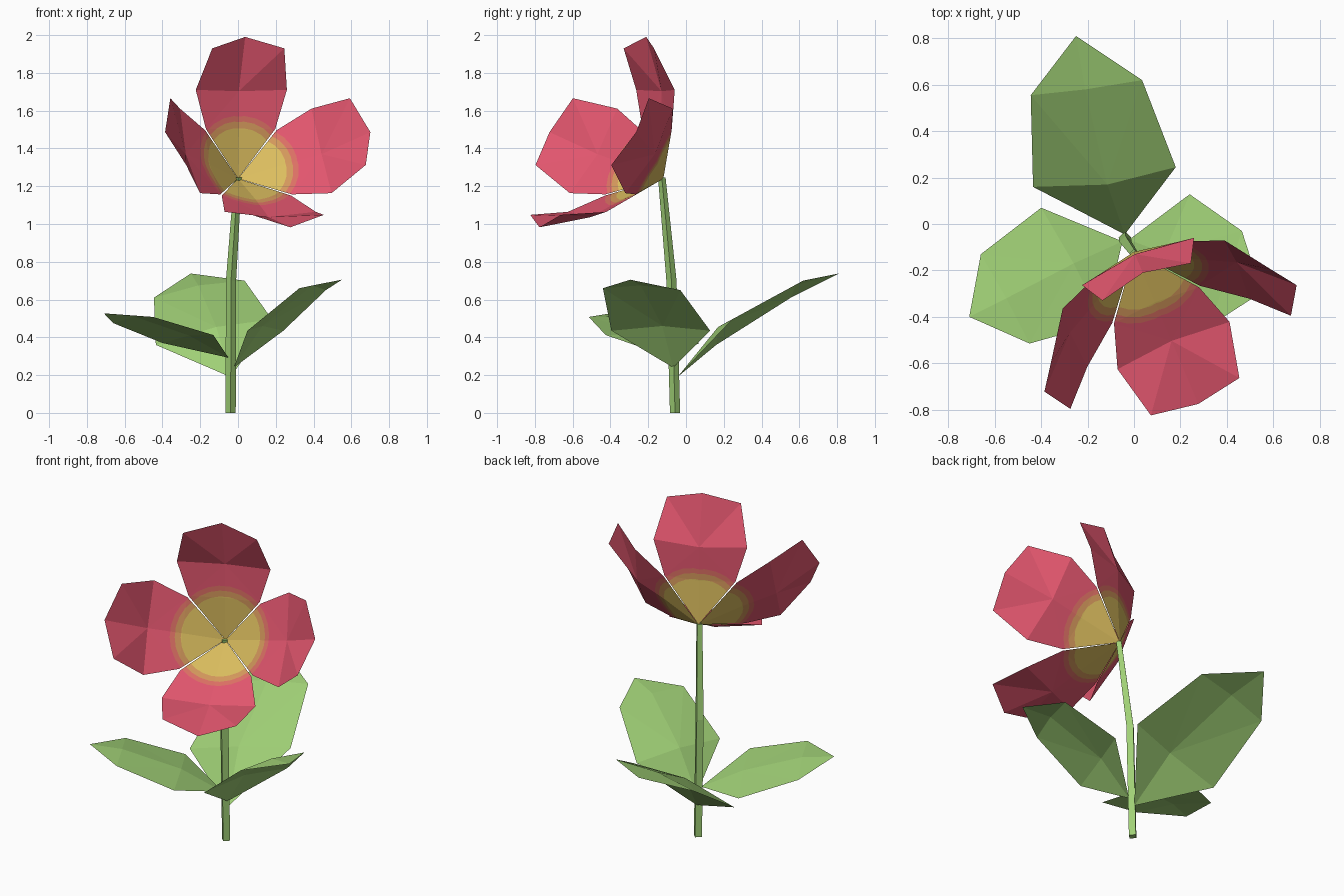
import bpy, bmesh, math
from mathutils import Vector, Matrix

if "Cube" in bpy.data.objects:
    bpy.data.objects.remove(bpy.data.objects["Cube"])


def material(name, rgb):
    lin = [(c / 255 / 12.92) if c < 10 else ((c / 255 + 0.055) / 1.055) ** 2.4 for c in rgb]
    m = bpy.data.materials.new(name)
    m.diffuse_color = (*lin, 1)
    m.use_nodes = True
    m.node_tree.nodes["Principled BSDF"].inputs["Base Color"].default_value = m.diffuse_color
    return m


green = material("leaf green", (160, 208, 118))
red = material("petal red", (226, 86, 110))
yellow = material("centre yellow", (220, 190, 95))
amber = material("ring amber", (212, 152, 92))
coral = material("ring coral", (220, 112, 100))


def finish(name, bm, mats):
    me = bpy.data.meshes.new(name)
    bm.to_mesh(me)
    bm.free()
    for m in mats:
        me.materials.append(m)
    ob = bpy.data.objects.new(name, me)
    bpy.context.collection.objects.link(ob)
    return ob


def blade(base, rows, tip):
    """Folded sheet: base point, rows of (left, middle, right), tip point."""
    bm = bmesh.new()
    b, t = bm.verts.new(base), bm.verts.new(tip)
    rs = [[bm.verts.new(p) for p in row] for row in rows]
    for i in (0, 1):
        bm.faces.new((b, rs[0][i + 1], rs[0][i]))
        for lo, hi in zip(rs, rs[1:]):
            if len(hi) == 3:
                bm.faces.new((lo[i], lo[i + 1], hi[i + 1], hi[i]))
        last = rs[-1]
        if len(last) == 3:
            bm.faces.new((last[i], last[i + 1], t))
        else:  # final row has only the two side points
            mid, side = rs[-2][1], rs[-2][i * 2]
            f = (side, mid, t, last[i])
            bm.faces.new(f if i == 0 else f[::-1])
    bmesh.ops.triangulate(bm, faces=bm.faces[:])
    return bm


# Stem: four-sided, bent, slightly tapered
bm = bmesh.new()
rings = []
for x, y, z, r in ((-0.039, -0.058, 0, 0.027), (-0.037, -0.077, 0.7, 0.027), (0, -0.128, 1.245, 0.02)):
    rings.append([bm.verts.new((x + r * math.cos(a * math.pi / 2), y + r * math.sin(a * math.pi / 2), z))
                  for a in range(4)])
for lo, hi in zip(rings, rings[1:]):
    for k in range(4):
        bm.faces.new((lo[k], lo[(k + 1) % 4], hi[(k + 1) % 4], hi[k]))
bm.faces.new(rings[0][::-1])
bm.faces.new(rings[-1])
finish("stem", bm, [green])

# Three leaves
leaves = {
    "back_leaf": ((-0.04, -0.045, 0.19),
                  [[(-0.435, 0.16, 0.36), (-0.115, 0.17, 0.455), (0.18, 0.245, 0.495)],
                   [(-0.445, 0.555, 0.61), (-0.21, 0.58, 0.675), (0.035, 0.62, 0.70)]],
                  (-0.25, 0.81, 0.738)),
    "right_leaf": ((-0.022, -0.068, 0.24),
                   [[(0.05, -0.395, 0.435), (0.13, -0.125, 0.46), (0.24, 0.128, 0.435)],
                    [(0.325, -0.44, 0.66), (0.395, -0.24, 0.675), (0.465, -0.03, 0.65)]],
                   (0.55, -0.295, 0.705)),
    "left_leaf": ((-0.05, -0.075, 0.292),
                  [[(-0.40, 0.07, 0.37), (-0.26, -0.17, 0.41), (-0.13, -0.425, 0.412)],
                   [(-0.66, -0.13, 0.475), (-0.55, -0.32, 0.51), (-0.45, -0.515, 0.508)]],
                  (-0.71, -0.40, 0.527)),
}
for name, (base, rows, tip) in leaves.items():
    bm = blade(base, rows, tip)
    bmesh.ops.recalc_face_normals(bm, faces=bm.faces[:])
    if sum(f.normal.z for f in bm.faces) < 0:
        bmesh.ops.reverse_faces(bm, faces=bm.faces[:])
    finish(name, bm, [green])

# Four petals: one shape turned about the tilted flower axis
e_x = Vector((0.921, 0.389, 0)).normalized()
axis = Vector((0.332, -0.787, 0.52)).normalized()
e_y = axis.cross(e_x)
place = Matrix.Translation((0, -0.12, 1.24)) @ Matrix((e_x, e_y, axis)).transposed().to_4x4()
radii = (0.22, 0.25, 0.275)
dirs = [Vector((math.sin(a), math.cos(a), 0)) for a in (math.radians(-39 + 13 * k) for k in range(7))]
for k, name in enumerate(("top_petal", "left_petal", "front_petal", "right_petal")):
    bm = blade((0, 0, 0),
               [[(-0.199, 0.206, 0.167), (0, 0.215, 0.145), (0.199, 0.206, 0.167)],
                [(-0.262, 0.378, 0.283), (0, 0.39, 0.25), (0.262, 0.378, 0.283)],
                [(-0.207, 0.516, 0.479), (0.207, 0.516, 0.479)]],
               (0, 0.59, 0.474))
    # cut round colour rings into the petal
    for r in radii:
        for d in dirs:
            near = [f for f in bm.faces if f.calc_center_median().y < 0.36]
            geom = near + list({e for f in near for e in f.edges}) + list({v for f in near for v in f.verts})
            bmesh.ops.bisect_plane(bm, geom=geom, plane_co=d * r, plane_no=d)
    bmesh.ops.recalc_face_normals(bm, faces=bm.faces[:])
    if sum(f.normal.z for f in bm.faces) < 0:
        bmesh.ops.reverse_faces(bm, faces=bm.faces[:])
    for f in bm.faces:
        c = f.calc_center_median()
        reach = max(c.dot(d) for d in dirs)
        f.material_index = sum(reach > r for r in radii)
    bm.transform(place @ Matrix.Rotation(k * math.pi / 2, 4, "Z"))
    finish(name, bm, [yellow, amber, coral, red])
